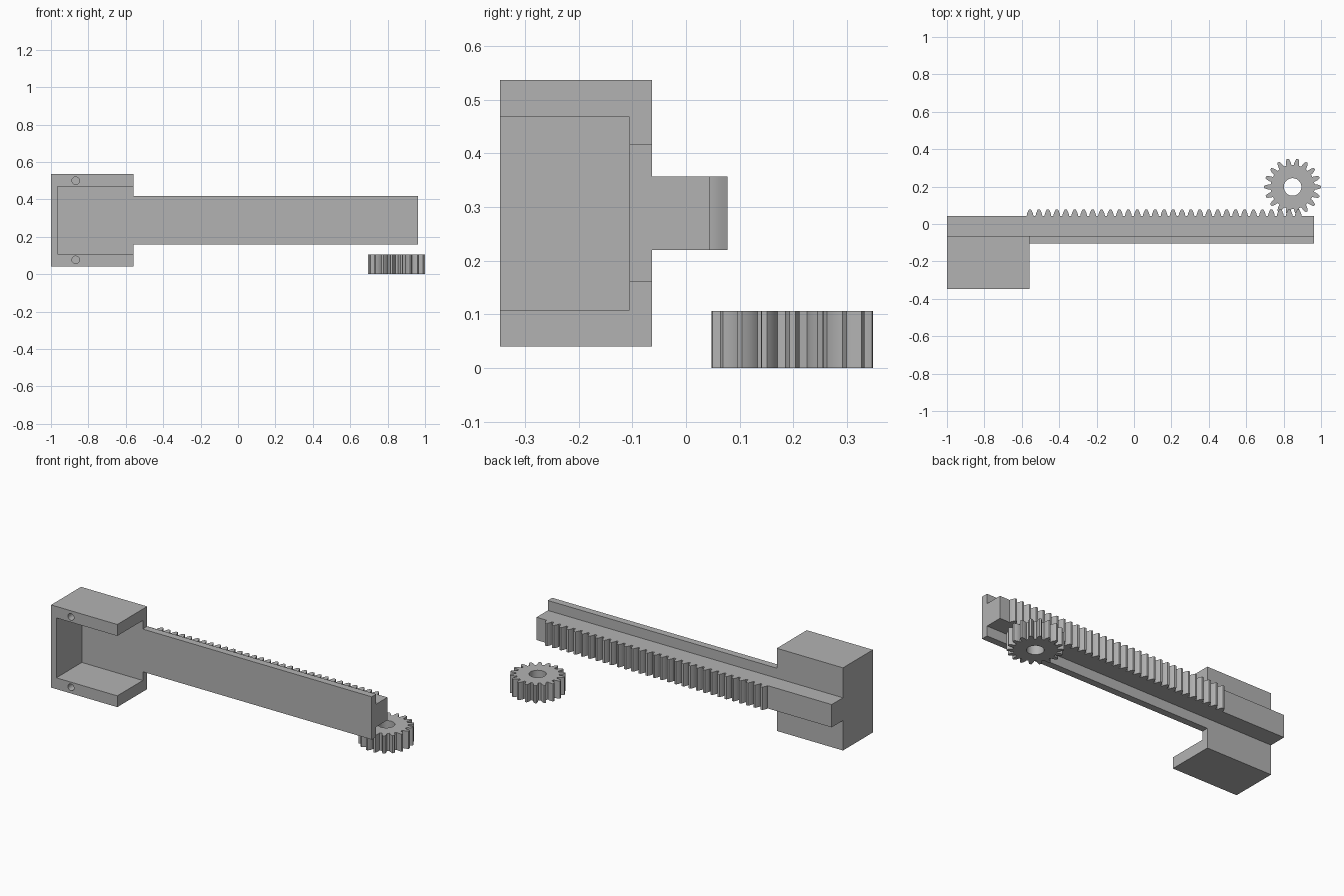
import bpy, bmesh, math

if "Cube" in bpy.data.objects:
    bpy.data.objects.remove(bpy.data.objects["Cube"])

grey = bpy.data.materials.new("plain grey")
grey.diffuse_color = (0.45, 0.45, 0.45, 1)
grey.use_nodes = True
grey.node_tree.nodes["Principled BSDF"].inputs["Base Color"].default_value = grey.diffuse_color


def extrude_outline(name, loops, z0, z1, smooth=True):
    """Fill an xy outline (first loop) with optional holes and extrude it along z."""
    bm = bmesh.new()
    edges = []
    for loop in loops:
        vs = [bm.verts.new((x, y, z0)) for x, y in loop]
        edges += [bm.edges.new((vs[i - 1], vs[i])) for i in range(len(vs))]
    bmesh.ops.triangle_fill(bm, edges=edges, use_beauty=True)
    out = bmesh.ops.extrude_face_region(bm, geom=bm.faces[:])
    top = [g for g in out["geom"] if isinstance(g, bmesh.types.BMVert)]
    bmesh.ops.translate(bm, verts=top, vec=(0, 0, z1 - z0))
    bmesh.ops.recalc_face_normals(bm, faces=bm.faces[:])
    mesh = bpy.data.meshes.new(name)
    bm.to_mesh(mesh)
    bm.free()
    ob = bpy.data.objects.new(name, mesh)
    bpy.context.collection.objects.link(ob)
    mesh.materials.append(grey)
    if smooth:
        bpy.ops.object.select_all(action="DESELECT")
        ob.select_set(True)
        bpy.context.view_layer.objects.active = ob
        bpy.ops.object.shade_smooth_by_angle(angle=math.radians(30))
    return ob


def box(name, x0, x1, y0, y1, z0, z1):
    return extrude_outline(name, [[(x0, y0), (x1, y0), (x1, y1), (x0, y1)]], z0, z1, False)


def cut(target, cutter):
    cutter.hide_render = True
    cutter.hide_viewport = True
    mod = target.modifiers.new("cut", "BOOLEAN")
    mod.operation = "DIFFERENCE"
    mod.solver = "EXACT"
    mod.object = cutter


# Housing: block with a pocket open to the front and to the beam side
housing = box("housing", -1, -0.56, -0.347, -0.063, 0.04, 0.537)
cut(housing, box("pocket_cutter", -0.965, -0.5, -0.4, -0.105, 0.108, 0.468))

# Screw holes in the two front lips
for side, z in (("lower", 0.077), ("upper", 0.5)):
    bpy.ops.mesh.primitive_cylinder_add(vertices=32, radius=0.02, depth=0.3,
                                        location=(-0.868, -0.36, z),
                                        rotation=(math.pi / 2, 0, 0))
    hole = bpy.context.object
    hole.name = side + "_screw_hole_cutter"
    hole.data.materials.append(grey)
    cut(housing, hole)

# Wide beam plate
box("beam_plate", -0.56, 0.963, -0.105, -0.063, 0.16, 0.417)

# Toothed rail: outline with a row of rounded rack teeth on the back
PITCH, RAIL_Y, TOOTH_H = 0.0478, 0.044, 0.033
half = [(0, 0.0178), (0.25, 0.0165), (0.5, 0.0138), (0.75, 0.0102), (1, 0.006)]
outline = [(-1, RAIL_Y), (-1, -0.063), (0.963, -0.063), (0.963, RAIL_Y)]
for i in reversed(range(31)):
    cx = -0.556 + i * PITCH
    outline += [(cx + w, RAIL_Y + h * TOOTH_H) for h, w in half]
    outline += [(cx - w, RAIL_Y + h * TOOTH_H) for h, w in reversed(half)]
extrude_outline("toothed_rail", [outline], 0.22, 0.357)

# Pinion gear with a centre bore
CX, CY, TEETH = 0.848, 0.198, 18
flank = [(0.118, 6.6), (0.126, 6.2), (0.135, 5.1), (0.144, 3.7), (0.152, 2.1)]


def polar(r, deg):
    a = math.radians(deg)
    return CX + r * math.cos(a), CY + r * math.sin(a)


rim = []
for i in range(TEETH):
    mid = i * 360 / TEETH
    rim += [polar(r, mid - a) for r, a in flank]
    rim += [polar(r, mid + a) for r, a in reversed(flank)]
bore = [polar(0.047, i * 360 / 40) for i in range(40)]
extrude_outline("pinion_gear", [rim, bore], 0, 0.106)
